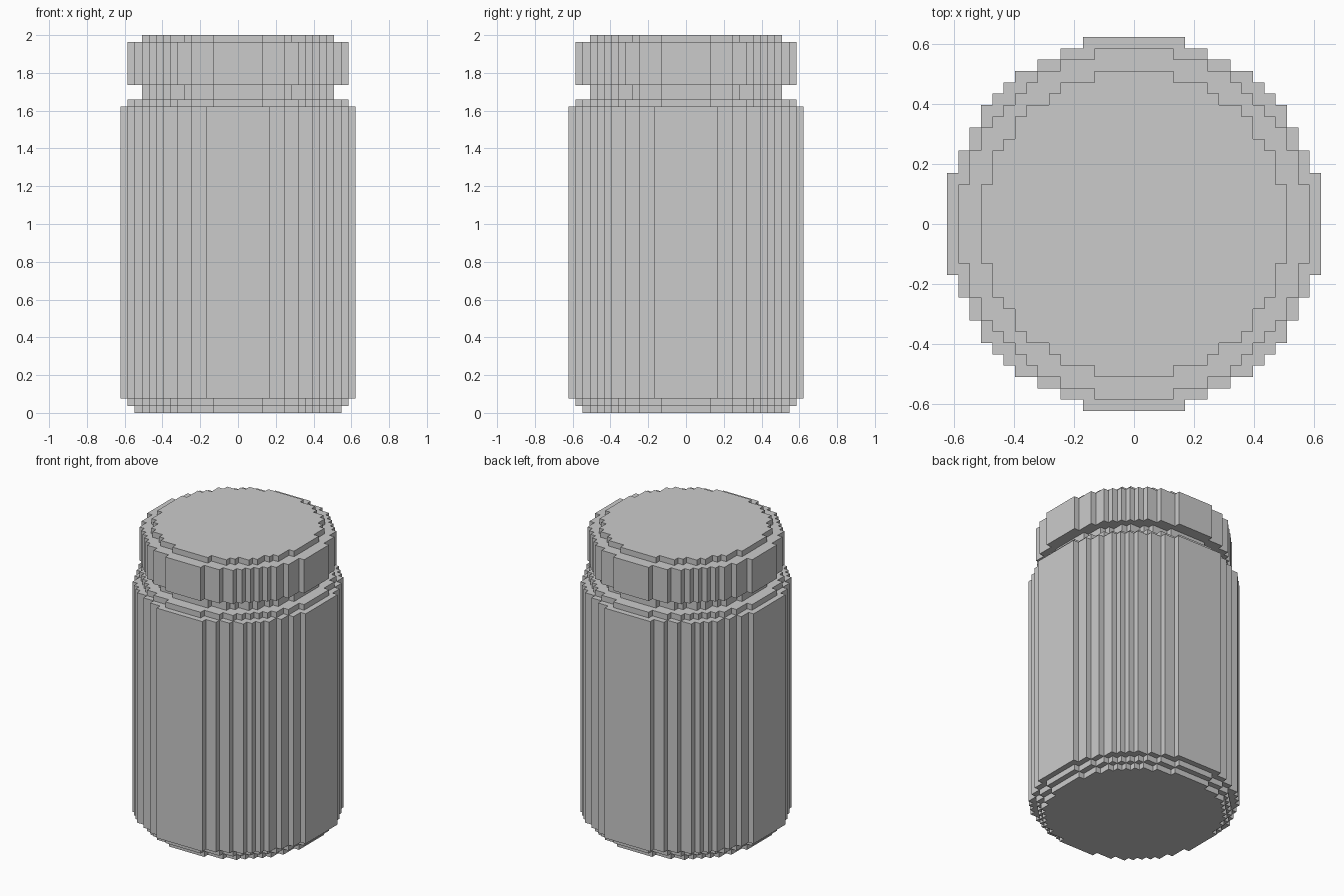
import bpy, bmesh

if "Cube" in bpy.data.objects:
    bpy.data.objects.remove(bpy.data.objects["Cube"])

N = 53                      # block layers in the full height
S = 2.0 / N                 # block size

grey = bpy.data.materials.new("light grey")
grey.diffuse_color = (0.6, 0.6, 0.6, 1)
grey.use_nodes = True
grey.node_tree.nodes["Principled BSDF"].inputs["Base Color"].default_value = grey.diffuse_color

# Tiers from bottom to top: part, radius in blocks, first layer, end layer
TIERS = [
    ("jar_body", 14.5, 0, 1),
    ("jar_body", 15.5, 1, 2),
    ("jar_body", 16.5, 2, 43),
    ("jar_body", 15.5, 43, 44),
    ("jar_neck", 13.5, 44, 46),
    ("lid", 15.5, 46, 52),
    ("lid", 13.5, 52, 53),
]


def disc(r):
    """Block columns whose centre lies inside a circle."""
    n = range(-17, 18)
    return {(i, j) for i in n for j in n if i * i + j * j <= r * r}


def add_tier(bm, cells, below, above, z0, z1):
    def quad(pts):
        bm.faces.new([bm.verts.new((x * S, y * S, z * S)) for x, y, z in pts])

    for i, j in cells:
        c = [(i - .5, j - .5), (i + .5, j - .5), (i + .5, j + .5), (i - .5, j + .5)]
        # exposed ledges and caps
        if (i, j) not in above:
            quad([(x, y, z1) for x, y in c])
        if (i, j) not in below:
            quad([(x, y, z0) for x, y in reversed(c)])
        # stepped outer wall
        for k, (dx, dy) in enumerate([(0, -1), (1, 0), (0, 1), (-1, 0)]):
            if (i + dx, j + dy) not in cells:
                a, b = c[k], c[(k + 1) % 4]
                quad([(*a, z0), (*b, z0), (*b, z1), (*a, z1)])


discs = [set()] + [disc(t[1]) for t in TIERS] + [set()]
for name in ("jar_body", "jar_neck", "lid"):
    bm = bmesh.new()
    for n, (part, r, z0, z1) in enumerate(TIERS):
        if part == name:
            add_tier(bm, discs[n + 1], discs[n], discs[n + 2], z0, z1)
    bmesh.ops.remove_doubles(bm, verts=bm.verts, dist=S * 0.01)
    # merge coplanar blocks into larger flat faces
    bmesh.ops.dissolve_limit(bm, angle_limit=0.01, verts=bm.verts, edges=bm.edges)
    me = bpy.data.meshes.new(name)
    bm.to_mesh(me)
    bm.free()
    me.materials.append(grey)
    bpy.context.collection.objects.link(bpy.data.objects.new(name, me))
